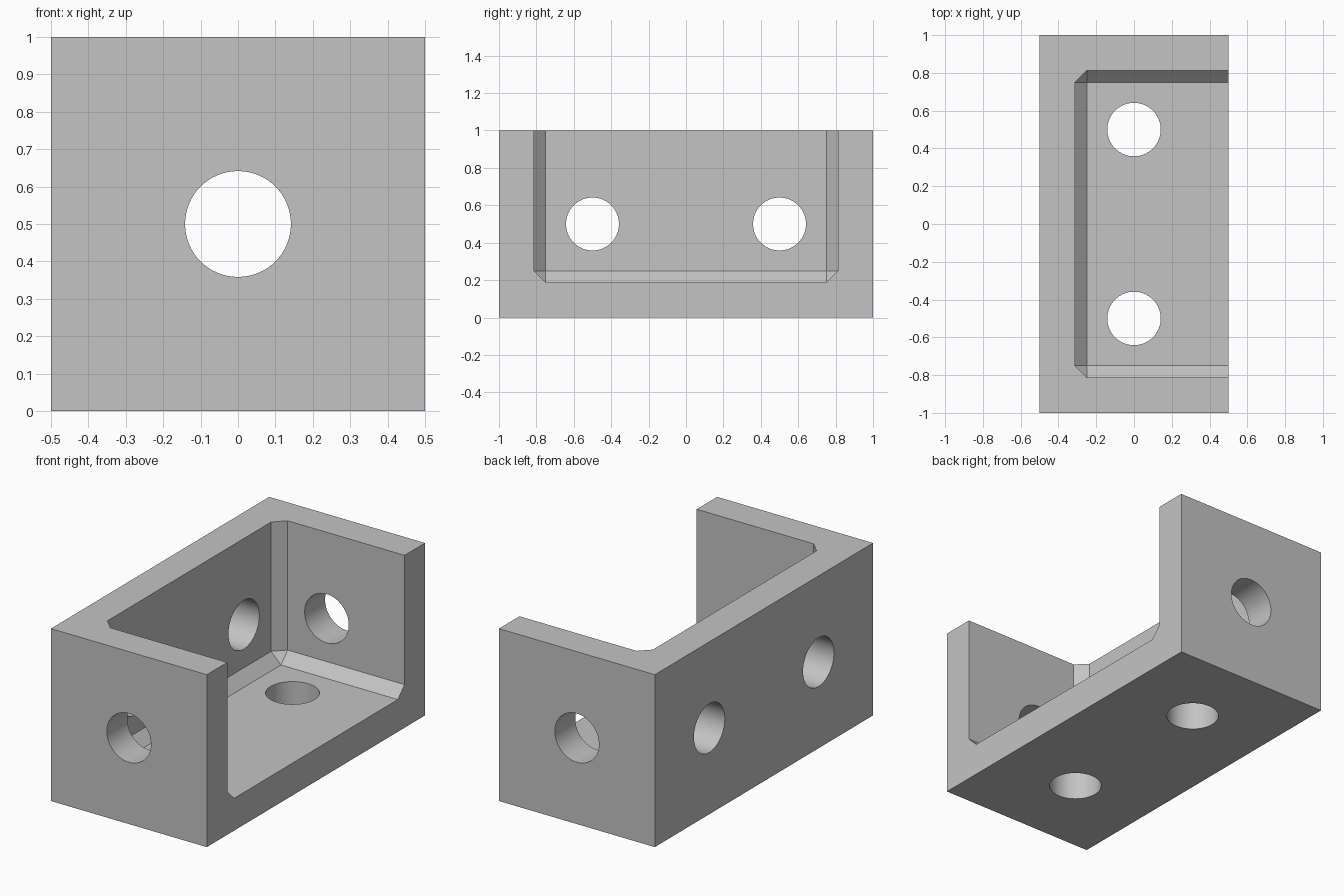
import bpy
import bmesh
from math import pi
from mathutils import Matrix, Vector

if "Cube" in bpy.data.objects:
    bpy.data.objects.remove(bpy.data.objects["Cube"], do_unlink=True)

WALL = 0.1875       # wall thickness
CHAMFER = 0.0625    # fillet strip along the inner corners
HOLE = 0.1415       # peg hole radius

grey = bpy.data.materials.new("light_grey")
grey.use_nodes = True
grey.diffuse_color = (0.55, 0.55, 0.55, 1)
grey.node_tree.nodes["Principled BSDF"].inputs["Base Color"].default_value = grey.diffuse_color


def add_object(name, bm):
    mesh = bpy.data.meshes.new(name)
    bm.to_mesh(mesh)
    bm.free()
    mesh.materials.append(grey)
    obj = bpy.data.objects.new(name, mesh)
    bpy.context.collection.objects.link(obj)
    return obj


def box(low, high):
    low, high = Vector(low), Vector(high)
    bm = bmesh.new()
    bmesh.ops.create_cube(bm, size=1, matrix=Matrix.Translation((low + high) / 2)
                          @ Matrix.Diagonal(high - low).to_4x4())
    return bm


def hole(name, centre, axis, depth):
    turn = Vector((0, 0, 1)).rotation_difference(Vector(axis)).to_matrix().to_4x4()
    bm = bmesh.new()
    bmesh.ops.create_cone(bm, cap_ends=True, segments=64, radius1=HOLE, radius2=HOLE,
                          depth=depth, matrix=Matrix.Translation(centre) @ turn)
    return add_object(name, bm)


# Solid block
bracket = add_object("bracket_panel", box((-0.5, -1, 0), (0.5, 1, 1)))

# Cavity, open at the top and one side, chamfered where floor and walls meet
bm = box((WALL - 0.5, WALL - 1, WALL), (1, 1 - WALL, 1.5))
corners = [v for v in bm.verts if v.co.x < 0 and v.co.z < 1]
edges = list({e for v in corners for e in v.link_edges})
bmesh.ops.bevel(bm, geom=edges, offset=CHAMFER, segments=1, affect='EDGES')
cutters = [add_object("cavity_cutter", bm)]

# Peg holes through the end walls, the back wall and the floor
cutters.append(hole("end_hole_cutter", (0, 0, 0.5), (0, 1, 0), 3))
for y in (-0.5, 0.5):
    cutters.append(hole("back_hole_cutter", (-0.5, y, 0.5), (1, 0, 0), 1))
    cutters.append(hole("floor_hole_cutter", (0, y, 0), (0, 0, 1), 1))

bpy.ops.object.select_all(action='DESELECT')
bracket.select_set(True)
bpy.context.view_layer.objects.active = bracket
for cutter in cutters:
    cutter.hide_render = True
    cut = bracket.modifiers.new("cut", 'BOOLEAN')
    cut.operation = 'DIFFERENCE'
    cut.solver = 'EXACT'
    cut.object = cutter
    bpy.ops.object.modifier_apply(modifier=cut.name)
    bpy.data.objects.remove(cutter, do_unlink=True)

# Smooth hole walls, crisp edges
bpy.ops.object.shade_smooth_by_angle(angle=pi / 6)
